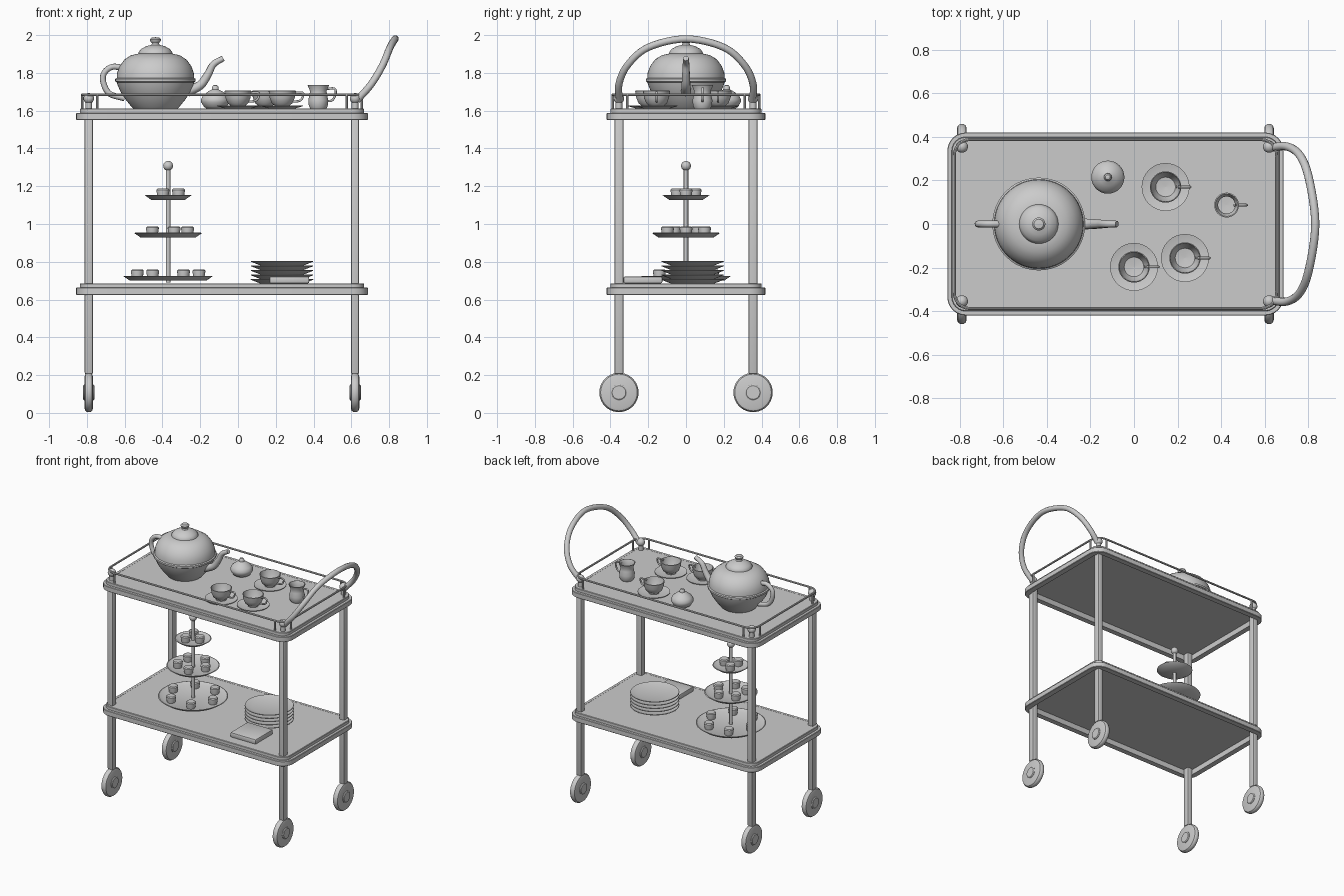
import bpy, bmesh, math
from mathutils import Vector

if "Cube" in bpy.data.objects:
    bpy.data.objects.remove(bpy.data.objects["Cube"])

GREY = bpy.data.materials.new("soft grey")
GREY.diffuse_color = (0.6, 0.6, 0.6, 1)
GREY.use_nodes = True
GREY.node_tree.nodes["Principled BSDF"].inputs["Base Color"].default_value = GREY.diffuse_color
CX = -0.085            # middle of the trolley body
LEG_X, LEG_Y = (-0.79, 0.62), (-0.355, 0.355)
UPPER, LOWER = 1.61, 0.685   # tray surface heights


def finish(name, bm, loc=(0, 0, 0), angle=35):
    bmesh.ops.recalc_face_normals(bm, faces=bm.faces)
    me = bpy.data.meshes.new(name)
    bm.to_mesh(me)
    bm.free()
    me.materials.append(GREY)
    ob = bpy.data.objects.new(name, me)
    ob.location = loc
    bpy.context.collection.objects.link(ob)
    bpy.ops.object.select_all(action='DESELECT')
    ob.select_set(True)
    bpy.context.view_layer.objects.active = ob
    bpy.ops.object.shade_smooth_by_angle(angle=math.radians(angle))
    return ob


def skin(bm, rings, closed):
    n = len(rings[0])
    pairs = list(zip(rings, rings[1:])) + ([(rings[-1], rings[0])] if closed else [])
    for a, b in pairs:
        for i in range(n):
            j = (i + 1) % n
            bm.faces.new((a[i], a[j], b[j], b[i]))
    if not closed:
        bm.faces.new(rings[0])
        bm.faces.new(rings[-1])


def lathe(name, profile, loc, axis='Z', seg=32):
    """Revolve (radius, height) pairs; both ends are capped."""
    bm = bmesh.new()
    rings = []
    for r, h in profile:
        ring = []
        for k in range(seg):
            a = 2 * math.pi * k / seg
            u, v = max(r, 0.001) * math.cos(a), max(r, 0.001) * math.sin(a)
            ring.append(bm.verts.new((u, v, h) if axis == 'Z' else (h, u, v)))
        rings.append(ring)
    skin(bm, rings, False)
    return finish(name, bm, loc)


def rounded(hx, hy, r, seg=6):
    pts = []
    for q, (sx, sy) in enumerate(((1, 1), (-1, 1), (-1, -1), (1, -1))):
        for k in range(seg + 1):
            a = math.pi / 2 * (q + k / seg)
            pts.append((sx * (hx - r) + r * math.cos(a), sy * (hy - r) + r * math.sin(a)))
    return pts


def rounded_sweep(name, hx, hy, r, profile, loc, closed):
    """Sweep (inset, height) pairs round a rounded rectangle."""
    bm = bmesh.new()
    rings = [[bm.verts.new((x, y, z)) for x, y in rounded(hx - d, hy - d, r - d)] for d, z in profile]
    skin(bm, rings, closed)
    return finish(name, bm, loc)


def tube(name, pts, r0, r1=None, steps=6, seg=10, loc=(0, 0, 0)):
    """Smooth tapered tube through the points."""
    r1 = r0 if r1 is None else r1
    p = [Vector(q) for q in pts]
    p = [2 * p[0] - p[1]] + p + [2 * p[-1] - p[-2]]
    path = []
    for i in range(1, len(p) - 2):
        a, b, c, d = p[i - 1:i + 3]
        for k in range(steps):
            t = k / steps
            path.append(0.5 * (2 * b + (c - a) * t + (2 * a - 5 * b + 4 * c - d) * t * t
                               + (3 * b - a - 3 * c + d) * t ** 3))
    path.append(p[-2])
    bm, rings, side = bmesh.new(), [], None
    for i, q in enumerate(path):
        t = (path[min(i + 1, len(path) - 1)] - path[max(i - 1, 0)]).normalized()
        if side is None:
            side = t.orthogonal()
        side = (side - t * side.dot(t)).normalized()
        up = t.cross(side)
        r = r0 + (r1 - r0) * i / (len(path) - 1)
        rings.append([bm.verts.new(q + r * (side * math.cos(2 * math.pi * k / seg)
                                            + up * math.sin(2 * math.pi * k / seg))) for k in range(seg)])
    skin(bm, rings, False)
    return finish(name, bm, loc, 50)


def box(name, size, loc, bevel):
    bm = bmesh.new()
    bmesh.ops.create_cube(bm, size=1)
    bmesh.ops.scale(bm, vec=size, verts=bm.verts)
    bmesh.ops.bevel(bm, geom=bm.edges[:], offset=bevel, segments=2, profile=0.5, affect='EDGES')
    return finish(name, bm, loc)


def ball(name, r, loc):
    n = 12
    return lathe(name, [(r * math.sin(math.pi * k / n), -r * math.cos(math.pi * k / n))
                        for k in range(n + 1)], loc, seg=20)


# Trays: stepped rim around a recessed panel
for label, z in (("upper", UPPER), ("lower", LOWER)):
    rounded_sweep(label + "_tray_rim", 0.772, 0.42, 0.085,
                  [(0, -0.057), (0, -0.025), (0.003, -0.022), (0.02, -0.022), (0.02, -0.002),
                   (0.023, 0.001), (0.042, 0.001), (0.042, -0.06), (0.003, -0.06)], (CX, 0, z), True)
    rounded_sweep(label + "_tray_panel", 0.734, 0.382, 0.05, [(0, -0.02), (0, 0)], (CX, 0, z), False)

# Legs, wheels and corner posts
for x in LEG_X:
    for y in LEG_Y:
        box("leg", (0.043, 0.048, 1.39), (x, y, 0.9), 0.008)
        lathe("wheel", [(0.085, -0.022), (0.097, -0.018), (0.104, -0.008), (0.104, 0.008),
                        (0.097, 0.018), (0.085, 0.022)], (x, y, 0.108), 'X', 40)
        lathe("wheel_hub", [(0.036, -0.03), (0.042, -0.025), (0.042, 0.025), (0.036, 0.03)],
              (x, y, 0.108), 'X', 24)
        lathe("corner_post", [(0.018, 0), (0.018, 0.06)], (x, y, UPPER - 0.005), seg=16)
        ball("post_knob", 0.028, (x, y, 1.665))

# Gallery rail and its pickets
rounded_sweep("gallery_rail", 0.747, 0.395, 0.08,
              [(0.007 + 0.007 * math.cos(k * math.pi / 4), 0.007 * math.sin(k * math.pi / 4))
               for k in range(8)], (CX, 0, 1.684), True)
for sx in (-1, 1):
    for sy in (-1, 1):
        for px, py in ((0.74, 0.31), (0.66, 0.388)):
            lathe("rail_picket", [(0.007, 0), (0.007, 0.08)], (CX + sx * px, sy * py, 1.605), seg=10)

# Push handle
half = [(0.63, 0.352, 1.655), (0.705, 0.355, 1.74), (0.765, 0.31, 1.84), (0.805, 0.2, 1.935)]
tube("push_handle", half + [(0.832, 0, 1.98)] + [(x, -y, z) for x, y, z in reversed(half)], 0.019, seg=12)

# Teapot
T = (-0.437, 0, UPPER)
lathe("teapot_body", [(0.115, 0), (0.125, 0.008), (0.155, 0.045), (0.185, 0.09), (0.2, 0.125), (0.205, 0.14),
                      (0.213, 0.145), (0.213, 0.158), (0.205, 0.163), (0.203, 0.19), (0.19, 0.225),
                      (0.165, 0.26), (0.13, 0.283), (0.09, 0.292)], T, seg=48)
lathe("teapot_lid", [(0.09, 0.28), (0.09, 0.297), (0.078, 0.315), (0.05, 0.331), (0.022, 0.338), (0.018, 0.347),
                     (0.028, 0.358), (0.03, 0.367), (0.022, 0.376), (0.001, 0.379)], T)
tube("teapot_spout", [(-0.27, 0, 1.7), (-0.2, 0, 1.735), (-0.16, 0, 1.79), (-0.13, 0, 1.845), (-0.078, 0, 1.877)],
     0.027, 0.015)
tube("teapot_handle", [(-0.6, 0, 1.825), (-0.665, 0, 1.832), (-0.708, 0, 1.8), (-0.713, 0, 1.75),
                       (-0.68, 0, 1.69), (-0.6, 0, 1.665)], 0.016)


def ear(name, loc, r, z0, z1, out):
    """Small side handle pointing right."""
    tube(name, [(r - 0.012, 0, z1), (out - 0.008, 0, z1 + 0.002), (out, 0, (z0 + z1) / 2 + 0.01),
                (out - 0.018, 0, z0 + 0.005), (r - 0.022, 0, z0)], 0.006, steps=4, seg=8, loc=loc)


# Cups on saucers
for x, y in ((0.145, 0.17), (0.0, -0.197), (0.234, -0.156)):
    lathe("saucer", [(0.06, 0), (0.07, 0.002), (0.11, 0.014), (0.11, 0.018), (0.07, 0.008), (0.001, 0.008)],
          (x, y, UPPER))
    lathe("cup", [(0.036, 0), (0.038, 0.008), (0.055, 0.022), (0.066, 0.05), (0.072, 0.086), (0.068, 0.088),
                  (0.06, 0.05), (0.045, 0.02), (0.001, 0.014)], (x, y, UPPER + 0.008))
    ear("cup_handle", (x, y, UPPER + 0.008), 0.07, 0.03, 0.076, 0.112)

# Sugar bowl and milk jug
lathe("sugar_bowl", [(0.045, 0), (0.06, 0.01), (0.075, 0.035), (0.076, 0.05), (0.066, 0.07), (0.04, 0.09),
                     (0.018, 0.102), (0.017, 0.115), (0.011, 0.124), (0.001, 0.127)], (-0.12, 0.215, UPPER))
JUG = (0.425, 0.087, UPPER)
lathe("milk_jug", [(0.042, 0), (0.05, 0.015), (0.053, 0.045), (0.046, 0.075), (0.044, 0.095), (0.057, 0.125),
                   (0.052, 0.126), (0.039, 0.095), (0.046, 0.045), (0.04, 0.015), (0.001, 0.012)], JUG)
ear("milk_jug_handle", JUG, 0.055, 0.04, 0.105, 0.092)

# Tiered cake stand with little cakes
SX = -0.37
lathe("stand_rod", [(0.012, 0.69), (0.012, 1.3)], (SX, 0, 0), seg=12)
ball("stand_finial", 0.026, (SX, 0, 1.308))
for z, r, n, ring in ((0.7, 0.237, 6, 0.163), (0.928, 0.18, 5, 0.103), (1.128, 0.124, 3, 0.055)):
    lathe("stand_plate", [(r - 0.035, 0), (r, 0.024), (r - 0.006, 0.026), (r - 0.036, 0.012), (0.001, 0.012)],
          (SX, 0, z), seg=40)
    for k in range(n):
        a = 2 * math.pi * k / n
        lathe("small_cake", [(0.028, 0), (0.034, 0.035), (0.034, 0.042), (0.028, 0.048)],
              (SX + ring * math.cos(a), ring * math.sin(a), z + 0.011), seg=16)

# Stack of plates and folded napkin
for k in range(5):
    lathe("dinner_plate", [(0.115, 0), (0.166, 0.02), (0.164, 0.024), (0.115, 0.01), (0.001, 0.01)],
          (0.233, 0.035, LOWER + 0.024 * k), seg=40)
box("folded_napkin", (0.21, 0.205, 0.037), (0.272, -0.228, LOWER + 0.019), 0.008)
